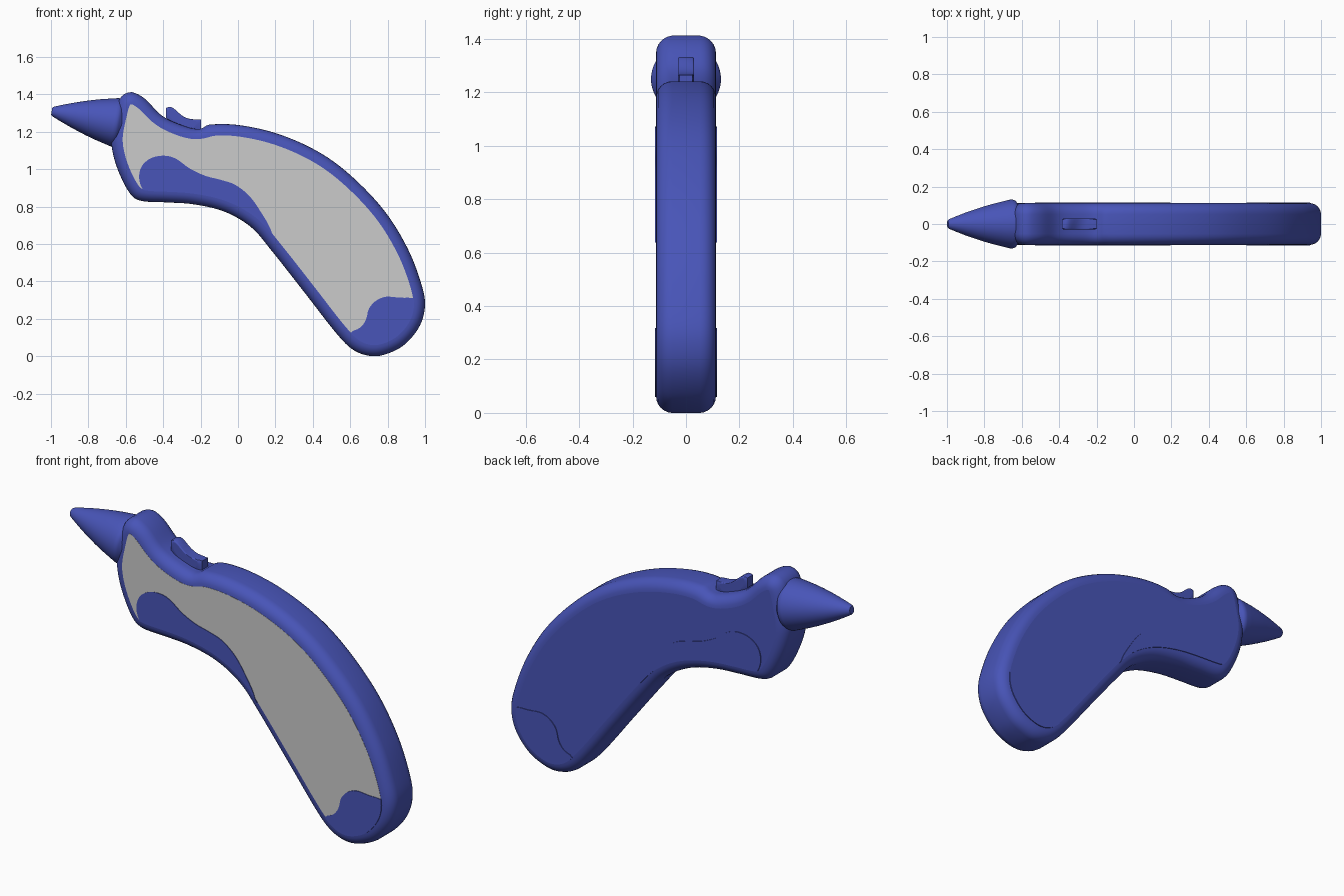
import bpy, bmesh, math
from mathutils import Vector
from mathutils.geometry import interpolate_bezier

if "Cube" in bpy.data.objects:
    bpy.data.objects.remove(bpy.data.objects["Cube"])

blue = bpy.data.materials.new("blue_plastic")
blue.diffuse_color = (0.065, 0.09, 0.48, 1)
blue.use_nodes = True
blue.node_tree.nodes["Principled BSDF"].inputs["Base Color"].default_value = blue.diffuse_color


def smooth_path(pts, closed, step=0.02):
    """Smooth curve through (x, z) points, sampled at roughly equal steps."""
    p = [Vector(q) for q in pts]
    n = len(p)

    def tangent(i):
        if closed:
            return (p[(i + 1) % n] - p[i - 1]).normalized()
        return (p[min(i + 1, n - 1)] - p[max(i - 1, 0)]).normalized()

    out = []
    for i in range(n if closed else n - 1):
        a, b = p[i], p[(i + 1) % n]
        d = (b - a).length
        k = max(2, round(d / step))
        seg = interpolate_bezier(a, a + tangent(i) * d / 3,
                                 b - tangent((i + 1) % n) * d / 3, b, k + 1)
        out += [Vector(s[:2]) for s in seg[:-1]]
    return out if closed else out + [p[-1]]


def inset(loop, d):
    """Move a clockwise loop inwards by d, relaxing it so corners do not fold."""
    n = len(loop)
    out = []
    for i in range(n):
        t = (loop[(i + 1) % n] - loop[i - 1]).normalized()
        out.append(loop[i] + Vector((t.y, -t.x)) * d)
    return [out[i] * 0.6 + (out[i - 1] + out[(i + 1) % n]) * 0.2 for i in range(n)]


def finish(name, bm, mat):
    bmesh.ops.recalc_face_normals(bm, faces=bm.faces)
    for f in bm.faces:
        f.smooth = True
    for e in bm.edges:
        flat_cap = any(len(f.verts) > 4 for f in e.link_faces)
        e.smooth = not flat_cap and e.calc_face_angle(0) < math.radians(35)
    me = bpy.data.meshes.new(name)
    bm.to_mesh(me)
    bm.free()
    if mat:
        me.materials.append(mat)
    ob = bpy.data.objects.new(name, me)
    bpy.context.collection.objects.link(ob)
    return ob


def loft(name, rings, mat):
    """Skin a list of equal-sized 3D rings and cap both ends."""
    bm = bmesh.new()
    vs = [[bm.verts.new(c) for c in r] for r in rings]
    n = len(vs[0])
    for a, b in zip(vs, vs[1:]):
        for i in range(n):
            j = (i + 1) % n
            bm.faces.new((a[i], a[j], b[j], b[i]))
    bm.faces.new(vs[0])
    bm.faces.new(vs[-1])
    return finish(name, bm, mat)


def at_y(loop, y):
    return [(q.x, y, q.y) for q in loop]


def rounded_slab(name, loop, half, radius, steps, mat):
    """Slab across y with rounded rims; returns its flat cap outline."""
    levels, d0, cur = [], 0, loop
    for k in range(steps + 1):
        a = math.pi / 2 * k / steps
        d = radius * (1 - math.cos(a))
        if k:
            cur = inset(cur, d - d0)
        d0 = d
        levels.append((cur, half - radius + radius * math.sin(a)))
    rings = [at_y(l, -y) for l, y in reversed(levels)] + [at_y(l, y) for l, y in levels]
    loft(name, rings, mat)
    return cur


# Body: curved handle outline with rounded rim
HALF = 0.112
outline = smooth_path([
    (-0.61, 1.40), (-0.567, 1.412), (-0.50, 1.378), (-0.405, 1.285), (-0.29, 1.232),
    (-0.205, 1.215), (-0.155, 1.238), (0.01, 1.235), (0.225, 1.185), (0.44, 1.087),
    (0.61, 0.96), (0.786, 0.773), (0.91, 0.57), (0.982, 0.38), (1.0, 0.275),
    (0.973, 0.165), (0.89, 0.062), (0.80, 0.014), (0.72, 0.0), (0.626, 0.028),
    (0.545, 0.10), (0.36, 0.335), (0.175, 0.57), (0.07, 0.69), (-0.07, 0.772),
    (-0.235, 0.812), (-0.39, 0.823), (-0.515, 0.83), (-0.565, 0.855), (-0.62, 0.945),
    (-0.663, 1.06), (-0.678, 1.17), (-0.655, 1.29), (-0.635, 1.37)], True)
cap = rounded_slab("body", outline, HALF, 0.06, 6, blue)

# Grey inlay on the front face
loft("side_panel", [at_y(cap, -HALF - 0.001), at_y(cap, -HALF + 0.002)], None)


# Raised grip pads: a free edge closed along the body's cap outline
def pad(name, edge):
    free = smooth_path(edge, False)

    def nearest(q):
        return min(range(len(cap)), key=lambda i: (cap[i] - q).length)
    i, end = nearest(free[-1]), nearest(free[0])
    loop = free[1:-1]
    rim = inset(cap, -0.003)
    while True:
        loop.append(rim[i])
        if i == end:
            break
        i = (i + 1) % len(cap)
    for side, s in (("front", -1), ("back", 1)):
        loft(f"{name}_{side}", [at_y(loop, s * (HALF - 0.004)), at_y(loop, s * 0.116)], blue)


pad("finger_grip", [
    (-0.513, 0.89), (-0.529, 0.955), (-0.513, 1.019), (-0.46, 1.061), (-0.39, 1.072),
    (-0.332, 1.056), (-0.257, 1.003), (-0.176, 0.965), (-0.096, 0.944), (-0.016, 0.917),
    (0.064, 0.853), (0.128, 0.762), (0.171, 0.687), (0.187, 0.639)])
pad("heel_grip", [
    (0.599, 0.131), (0.652, 0.152), (0.684, 0.195), (0.70, 0.254), (0.738, 0.297),
    (0.791, 0.318), (0.866, 0.313), (0.936, 0.313)])

# Nozzle: tilted bullet-shaped lathe
profile = [(0, 0.019), (0.008, 0.026), (0.05, 0.043), (0.10, 0.062), (0.15, 0.079),
           (0.20, 0.095), (0.25, 0.109), (0.30, 0.121), (0.338, 0.130), (0.352, 0.131),
           (0.366, 0.125), (0.374, 0.113), (0.40, 0.10)]
tip = Vector((-0.996, 0, 1.31))
axis = Vector((0.985, 0, -0.172)).normalized()
up = Vector((-axis.z, 0, axis.x))
side = Vector((0, 1, 0))
N = 48
loft("nozzle", [[tip + axis * s + (up * math.cos(2 * math.pi * k / N)
                                   + side * math.sin(2 * math.pi * k / N)) * r
                 for k in range(N)] for s, r in profile], blue)

# Thumb switch: scooped slider set into the top
scoop = smooth_path([(-0.385, 1.328), (-0.36, 1.333), (-0.335, 1.318), (-0.30, 1.287),
                     (-0.262, 1.27), (-0.198, 1.265)], False)
foot = [Vector(q) for q in ((-0.198, 1.19), (-0.29, 1.20), (-0.35, 1.235), (-0.385, 1.275))]
rounded_slab("thumb_switch", scoop + foot, 0.03, 0.006, 3, blue)
